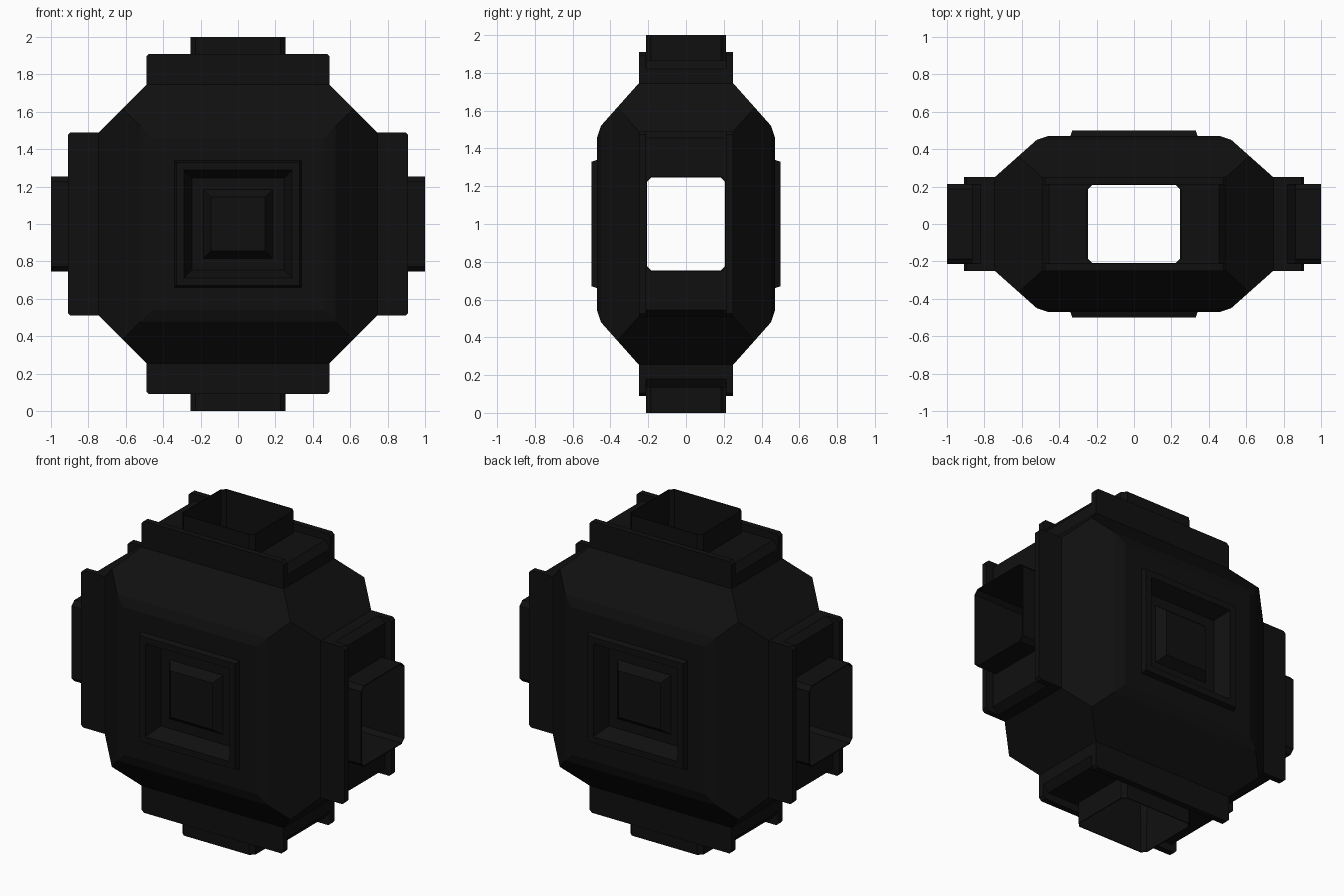
import bpy, bmesh, math
from mathutils import Matrix, Vector

cube = bpy.data.objects.get("Cube")
if cube:
    bpy.data.objects.remove(cube)

black = bpy.data.materials.new("matte_black")
black.use_nodes = True
black.diffuse_color = (0.005, 0.005, 0.005, 1)
bsdf = black.node_tree.nodes["Principled BSDF"]
bsdf.inputs["Base Color"].default_value = black.diffuse_color
bsdf.inputs["Roughness"].default_value = 0.8

CENTRE = Matrix.Translation((0, 0, 1))


def finish(name, bm, turn=0):
    """Turn a mesh about the y axis, lift it to the centre and link it."""
    bmesh.ops.recalc_face_normals(bm, faces=bm.faces)
    bm.transform(CENTRE @ Matrix.Rotation(math.radians(turn), 4, "Y"))
    mesh = bpy.data.meshes.new(name)
    bm.to_mesh(mesh)
    bm.free()
    mesh.materials.append(black)
    obj = bpy.data.objects.new(name, mesh)
    bpy.context.collection.objects.link(obj)
    return obj


def loft(rings, caps=True):
    """Join equal rings of points with quads."""
    bm = bmesh.new()
    loops = [[bm.verts.new(p) for p in ring] for ring in rings]
    n = len(loops[0])
    for a, b in zip(loops, loops[1:]):
        for i in range(n):
            j = (i + 1) % n
            bm.faces.new((a[i], a[j], b[j], b[i]))
    if caps:
        bm.faces.new(loops[0])
        bm.faces.new(loops[-1])
    return bm


def arm_slab(outline, y0, y1):
    """Extrude the mirrored half outline of an upward arm along y."""
    pts = outline + [(-x, z) for x, z in reversed(outline)]
    return loft([[(x, y, z) for x, z in pts] for y in (y0, y1)])


def duct(hx, hy, z0, z1, caps):
    """Rectangular duct along z with small corner chamfers."""
    c = 0.025
    quarter = [(hx, hy - c), (hx - c, hy)]
    half = quarter + [(-x, y) for x, y in reversed(quarter)]
    ring = half + [(-x, -y) for x, y in half]
    return loft([[(x, y, z) for x, y in ring] for z in (z0, z1)], caps)


# Central body: stepped square layers, from boss and recess out to the rim
layers = [(0.145, 0.46), (0.185, 0.41), (0.245, 0.41), (0.29, 0.5), (0.33, 0.5),
          (0.34, 0.47), (0.46, 0.47), (0.52, 0.45), (0.745, 0.25)]
layers = [(h, -y) for h, y in layers] + [(h, y) for h, y in reversed(layers)]
bm = loft([[(-h, y, -h), (h, y, -h), (h, y, h), (-h, y, h)] for h, y in layers])
for sx in (-1, 1):
    for sz in (-1, 1):
        # Slice off the diagonal corners
        n = Vector((sx, 0, sz)).normalized()
        cut = bmesh.ops.bisect_plane(bm, geom=bm.verts[:] + bm.edges[:] + bm.faces[:],
                                     plane_co=n * 1.235 / math.sqrt(2), plane_no=n,
                                     clear_outer=True)
        edges = [e for e in cut["geom_cut"] if isinstance(e, bmesh.types.BMEdge)]
        bmesh.ops.contextual_create(bm, geom=edges)
hollowed = [finish("central_body", bm)]

# Four collars: a recessed chamfered block between two plates, with a duct end
block = [(0.49, 0.6), (0.49, 0.82), (0.455, 0.865)]
plate = [(0.49, 0.6), (0.49, 0.895), (0.475, 0.91)]
for k, side in enumerate(("top", "left", "bottom", "right")):
    turn = 90 * k
    hollowed.append(finish(side + "_collar_block", arm_slab(block, -0.23, 0.23), turn))
    finish(side + "_collar_front_plate", arm_slab(plate, -0.25, -0.212), turn)
    finish(side + "_collar_back_plate", arm_slab(plate, 0.212, 0.25), turn)
    end = finish(side + "_duct_end", duct(0.25, 0.21, 0.8, 1.0, False), turn)
    shell = end.modifiers.new("wall", "SOLIDIFY")
    shell.thickness = 0.006
    shell.offset = 0

# Crossing passages cut through the body and blocks
cutters = [finish("passage_cutter", duct(0.25, 0.21, -1.1, 1.1, True), t) for t in (0, 90)]
for obj in hollowed:
    for cutter in cutters:
        mod = obj.modifiers.new("passage", "BOOLEAN")
        mod.operation = "DIFFERENCE"
        mod.solver = "EXACT"
        mod.object = cutter
depsgraph = bpy.context.evaluated_depsgraph_get()
for obj in hollowed:
    mesh = bpy.data.meshes.new_from_object(obj.evaluated_get(depsgraph))
    obj.modifiers.clear()
    obj.data = mesh
for cutter in cutters:
    bpy.data.objects.remove(cutter)
